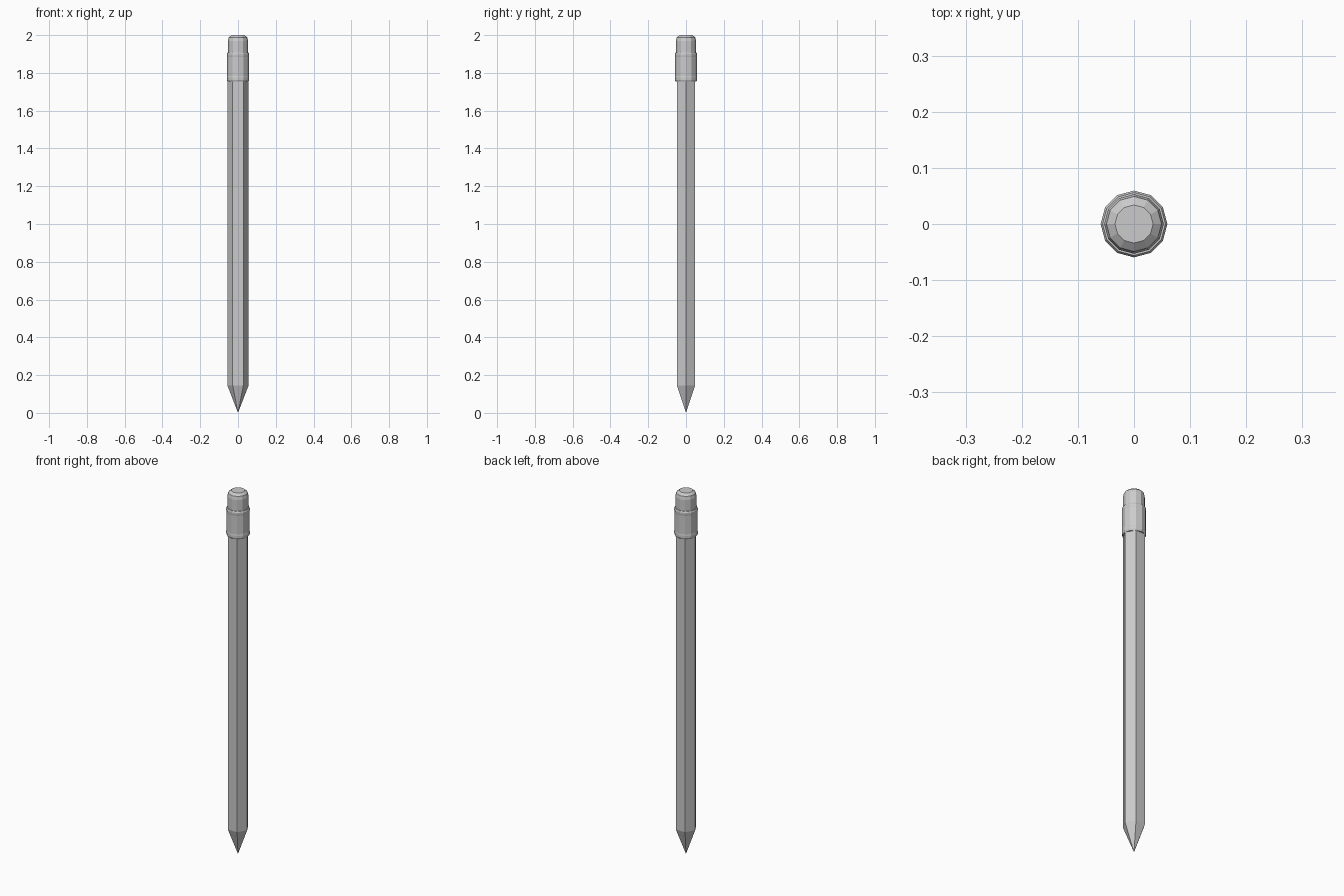
import bpy
import bmesh
from math import cos, sin, tau

if "Cube" in bpy.data.objects:
    bpy.data.objects.remove(bpy.data.objects["Cube"])


def lathe(name, profile, sides):
    """Flat-faced solid of revolution from (radius, z) pairs; radius 0 makes a point."""
    bm = bmesh.new()
    rings = []
    for r, z in profile:
        if r == 0:
            rings.append([bm.verts.new((0, 0, z))] * sides)
        else:
            rings.append([bm.verts.new((r * cos(tau * i / sides), r * sin(tau * i / sides), z))
                          for i in range(sides)])
    for a, b in zip(rings, rings[1:]):
        for i in range(sides):
            j = (i + 1) % sides
            quad = list(dict.fromkeys((a[i], a[j], b[j], b[i])))
            bm.faces.new(quad)
    for ring, (r, z) in zip((rings[0], rings[-1]), (profile[0], profile[-1])):
        if r:
            bm.faces.new(ring)
    bmesh.ops.recalc_face_normals(bm, faces=bm.faces[:])
    mesh = bpy.data.meshes.new(name)
    bm.to_mesh(mesh)
    bm.free()
    obj = bpy.data.objects.new(name, mesh)
    bpy.context.collection.objects.link(obj)
    return obj


# Six-sided shaft with sharpened point
lathe("pencil_shaft", [(0, 0), (0.056, 0.145), (0.056, 1.77)], 6)

# Twelve-sided metal band with slightly raised rims
lathe("metal_band", [(0.056, 1.755), (0.0595, 1.763), (0.0595, 1.775), (0.058, 1.783),
                     (0.058, 1.885), (0.0595, 1.893), (0.0595, 1.902), (0.056, 1.908)], 12)

# Rounded eraser
lathe("eraser", [(0.053, 1.89), (0.053, 1.97), (0.049, 1.988), (0.034, 2.0)], 12)
